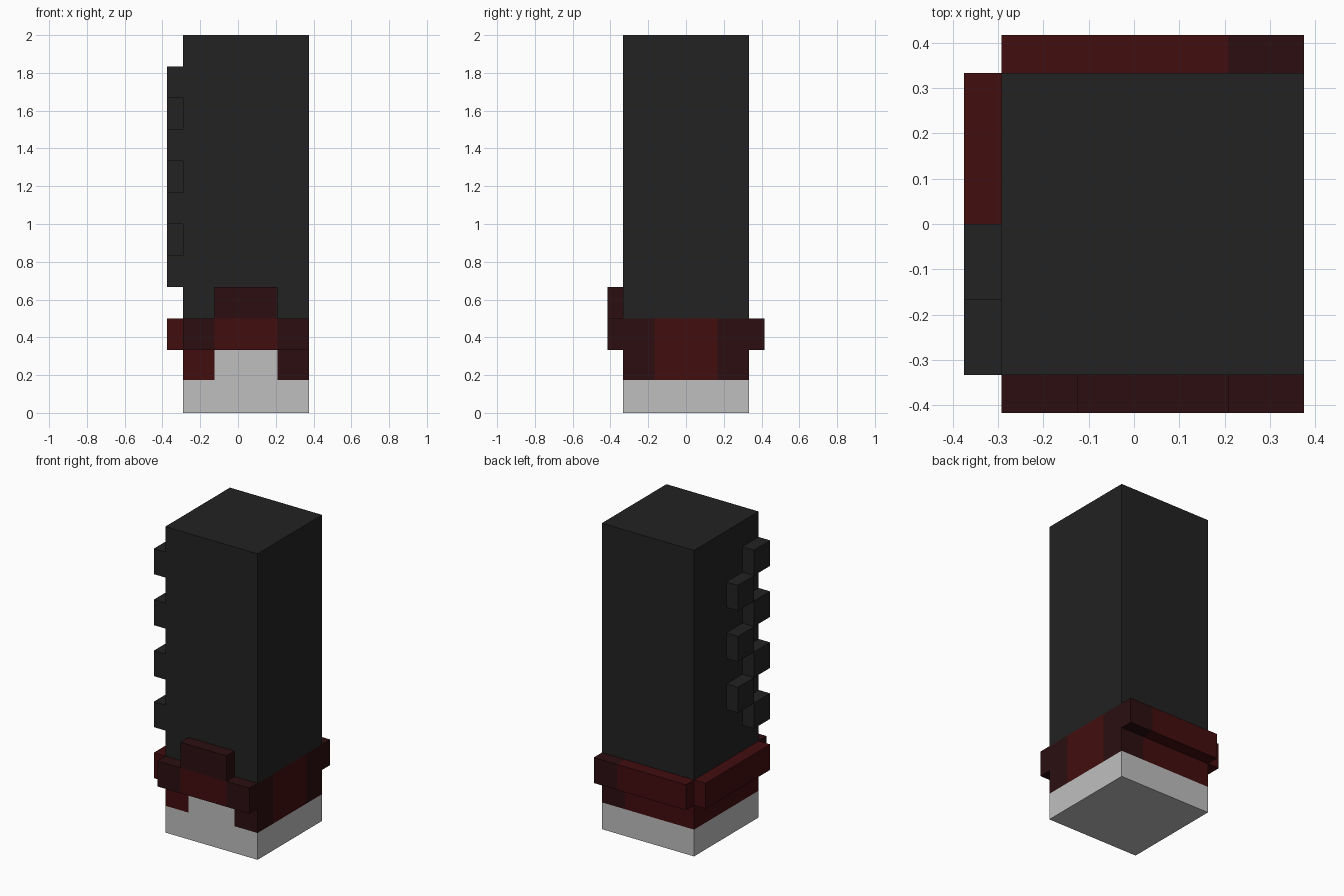
import bpy, bmesh
from mathutils import Vector

if "Cube" in bpy.data.objects:
    bpy.data.objects.remove(bpy.data.objects["Cube"], do_unlink=True)

U = 1 / 6                                   # one block
X0, X1 = -1.75 * U, 2.25 * U                # trunk width
Y0, Y1 = -2 * U, 2 * U                      # trunk depth
T = U / 2                                   # thickness of raised parts
XA, XB = X0 + U, X1 - U                     # inner column edges, front and back
FOOT = 0.175                                # top of the pale foot


def material(name, rgb):
    m = bpy.data.materials.new(name)
    m.use_nodes = True
    col = (*rgb, 1)
    m.diffuse_color = col
    m.node_tree.nodes["Principled BSDF"].inputs["Base Color"].default_value = col
    return m


black = material("charcoal", (0.016, 0.016, 0.016))
pale = material("pale grey", (0.52, 0.52, 0.52))
red = material("deep red", (0.054, 0.004, 0.0045))
dark = material("dark maroon", (0.025, 0.0045, 0.0055))


def box(name, lo, hi, mats, cuts=(), rule=None):
    """Box from corner to corner, optionally cut by planes and coloured by a rule."""
    lo, hi = Vector(lo), Vector(hi)
    bm = bmesh.new()
    bmesh.ops.create_cube(bm, size=1)
    for v in bm.verts:
        v.co = Vector((v.co[i] + 0.5) * (hi[i] - lo[i]) + lo[i] for i in range(3))
    for axis, value in cuts:
        co, no = Vector(), Vector()
        co[axis], no[axis] = value, 1
        bmesh.ops.bisect_plane(bm, geom=bm.verts[:] + bm.edges[:] + bm.faces[:],
                               plane_co=co, plane_no=no)
    bm.normal_update()
    if rule:
        for f in bm.faces:
            f.material_index = rule(f.calc_center_median(), f.normal)
    me = bpy.data.meshes.new(name)
    bm.to_mesh(me)
    bm.free()
    for m in mats:
        me.materials.append(m)
    ob = bpy.data.objects.new(name, me)
    bpy.context.scene.collection.objects.link(ob)
    return ob


# Trunk: charcoal shaft, painted red cuff, pale foot
def trunk_colour(c, n):
    if c.z < FOOT:
        return 1
    if c.z > 3 * U:
        return 0
    if n.x > 0.5:                           # left side: bright centre panel
        return 2 if abs(c.y) < U else 3
    if n.y < -0.5:                          # front: pale notch in the middle
        if XA < c.x < XB:
            return 1 if c.z < 2 * U else 2
        return 2 if c.x < XA else 3
    if n.y > 0.5:                           # back: dark outer column
        return 3 if c.x > XB else 2
    return 2


box("trunk", (X0, Y0, 0), (X1, Y1, 2), (black, pale, red, dark),
    cuts=((2, FOOT), (2, 2 * U), (2, 3 * U), (0, XA), (0, XB), (1, -U), (1, U)),
    rule=trunk_colour)

# Raised cuff around front, back and right side
Z0, Z1 = 2 * U, 3 * U
box("front_cuff_right", (X0, Y0 - T, Z0), (XA, Y0, Z1), [dark])
box("front_cuff_middle", (XA, Y0 - T, Z0), (XB, Y0, Z1), [red])
box("front_cuff_left", (XB, Y0 - T, Z0), (X1, Y0, Z1), [dark])
box("front_cuff_crest", (XA, Y0 - T, Z1), (XB, Y0, Z1 + U), [dark])
box("back_cuff", (X0, Y1, Z0), (X1, Y1 + T, Z1), (red, dark), cuts=((0, XB),),
    rule=lambda c, n: 1 if c.x > XB else 0)
box("right_cuff", (X0 - T, Y0, Z0), (X0, Y1, Z1), [red])

# Staggered studs up the right side
for i in range(7):
    y = Y0 + (i % 2) * U
    z = (4 + i) * U
    box(f"stud_{i + 1}", (X0 - T, y, z), (X0, y + U, z + U), [black])
